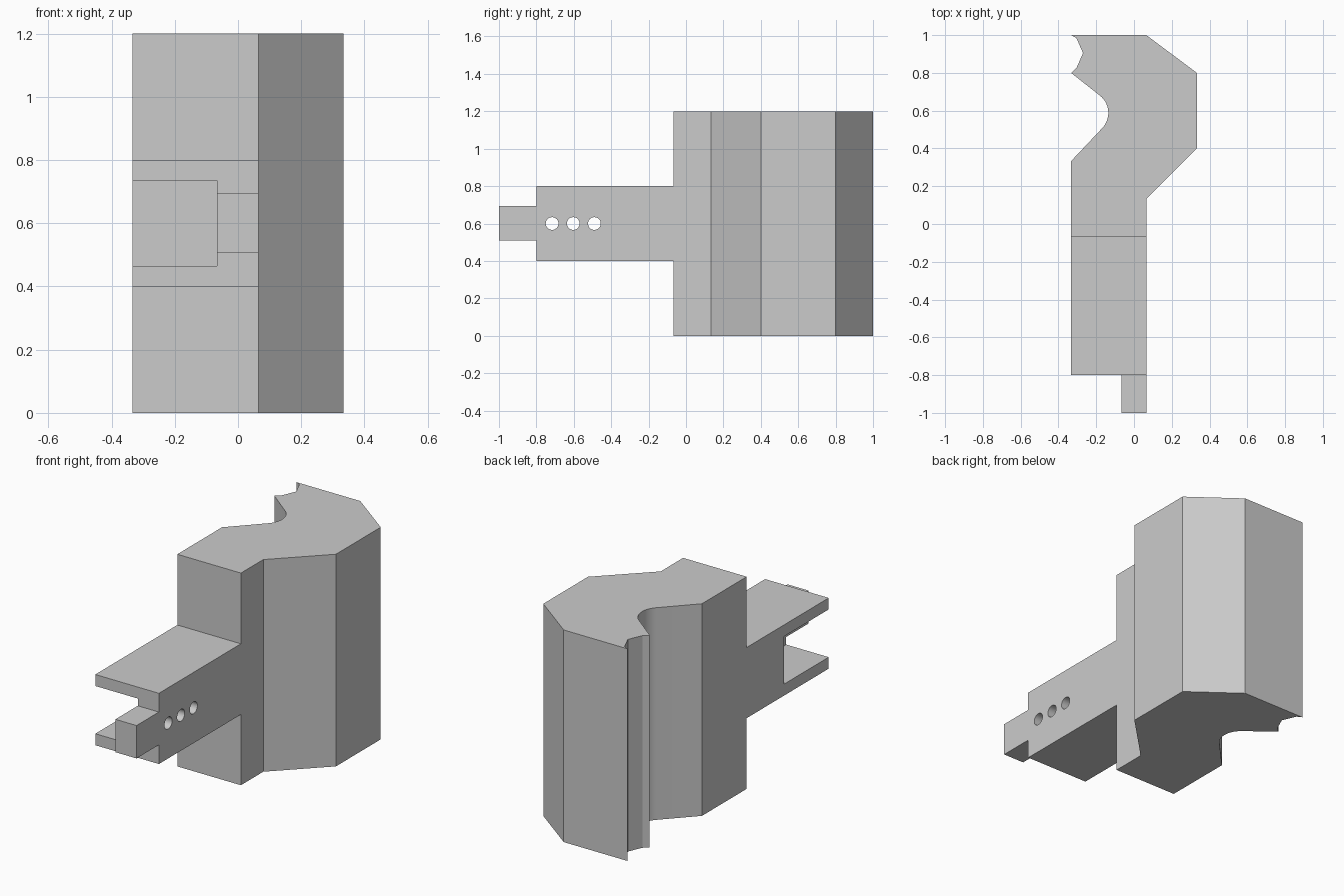
import bpy, bmesh
from math import radians, sin, cos, pi
from mathutils import Matrix

cube = bpy.data.objects.get("Cube")
if cube:
    bpy.data.objects.remove(cube)

grey = bpy.data.materials.new("plain grey")
grey.use_nodes = True
colour = (0.6, 0.6, 0.6, 1)
grey.diffuse_color = colour
grey.node_tree.nodes["Principled BSDF"].inputs["Base Color"].default_value = colour


def add_object(name, bm):
    bmesh.ops.recalc_face_normals(bm, faces=bm.faces)
    mesh = bpy.data.meshes.new(name)
    bm.to_mesh(mesh)
    bm.free()
    mesh.materials.append(grey)
    obj = bpy.data.objects.new(name, mesh)
    bpy.context.collection.objects.link(obj)
    return obj


def box(name, low, high):
    bm = bmesh.new()
    bmesh.ops.create_cube(bm, size=1)
    for v in bm.verts:
        v.co = [l if c < 0 else h for c, l, h in zip(v.co, low, high)]
    return add_object(name, bm)


def prism(name, outline, height):
    bm = bmesh.new()
    base = bm.faces.new([bm.verts.new((x, y, 0)) for x, y in outline])
    top = bmesh.ops.extrude_face_region(bm, geom=[base], use_keep_orig=True)["geom"]
    bmesh.ops.translate(bm, vec=(0, 0, height),
                        verts=[g for g in top if isinstance(g, bmesh.types.BMVert)])
    return add_object(name, bm)


def cut(target, cutter):
    mod = target.modifiers.new(cutter.name, "BOOLEAN")
    mod.operation = "DIFFERENCE"
    mod.solver = "EXACT"
    mod.object = cutter
    bpy.context.view_layer.objects.active = target
    bpy.ops.object.modifier_apply(modifier=mod.name)
    bpy.data.objects.remove(cutter)


# Tall body: angular outline with a rounded groove and a small faceted notch
steps = 14
arc = [radians(-45 + 97 * i / steps) for i in range(steps + 1)]
groove = [(-0.253 + 0.117 * cos(a), 0.588 + 0.117 * sin(a)) for a in arc]
notch = [(-0.333, 0.8), (-0.305, 0.825), (-0.27, 0.905), (-0.305, 0.985), (-0.333, 1)]
outside = [(0.065, 1), (0.333, 0.8), (0.333, 0.4), (0.065, 0.133),
           (0.065, -0.067), (-0.333, -0.067), (-0.333, 0.333)]
body = prism("body", outside + groove + notch, 1.2)

# Front arm with a slot open to the front and the right
arm = box("arm", (-0.333, -0.8, 0.4), (0.065, -0.067, 0.8))
cut(arm, box("slot_cutter", (-0.5, -0.95, 0.465), (-0.067, -0.4, 0.735)))

# Row of three through holes in the arm wall
for y in (-0.716, -0.603, -0.49):
    bm = bmesh.new()
    bmesh.ops.create_cone(bm, cap_ends=True, segments=32, radius1=0.034,
                          radius2=0.034, depth=0.3,
                          matrix=Matrix.Translation((0, y, 0.6)) @ Matrix.Rotation(pi / 2, 4, "Y"))
    cut(arm, add_object("hole_cutter", bm))

# Tongue at the arm's end
tongue = box("tongue", (-0.067, -1, 0.508), (0.065, -0.8, 0.694))

# Smooth only the groove and holes
for obj in (body, arm):
    bpy.ops.object.select_all(action="DESELECT")
    obj.select_set(True)
    bpy.context.view_layer.objects.active = obj
    bpy.ops.object.shade_smooth_by_angle(angle=radians(20))
